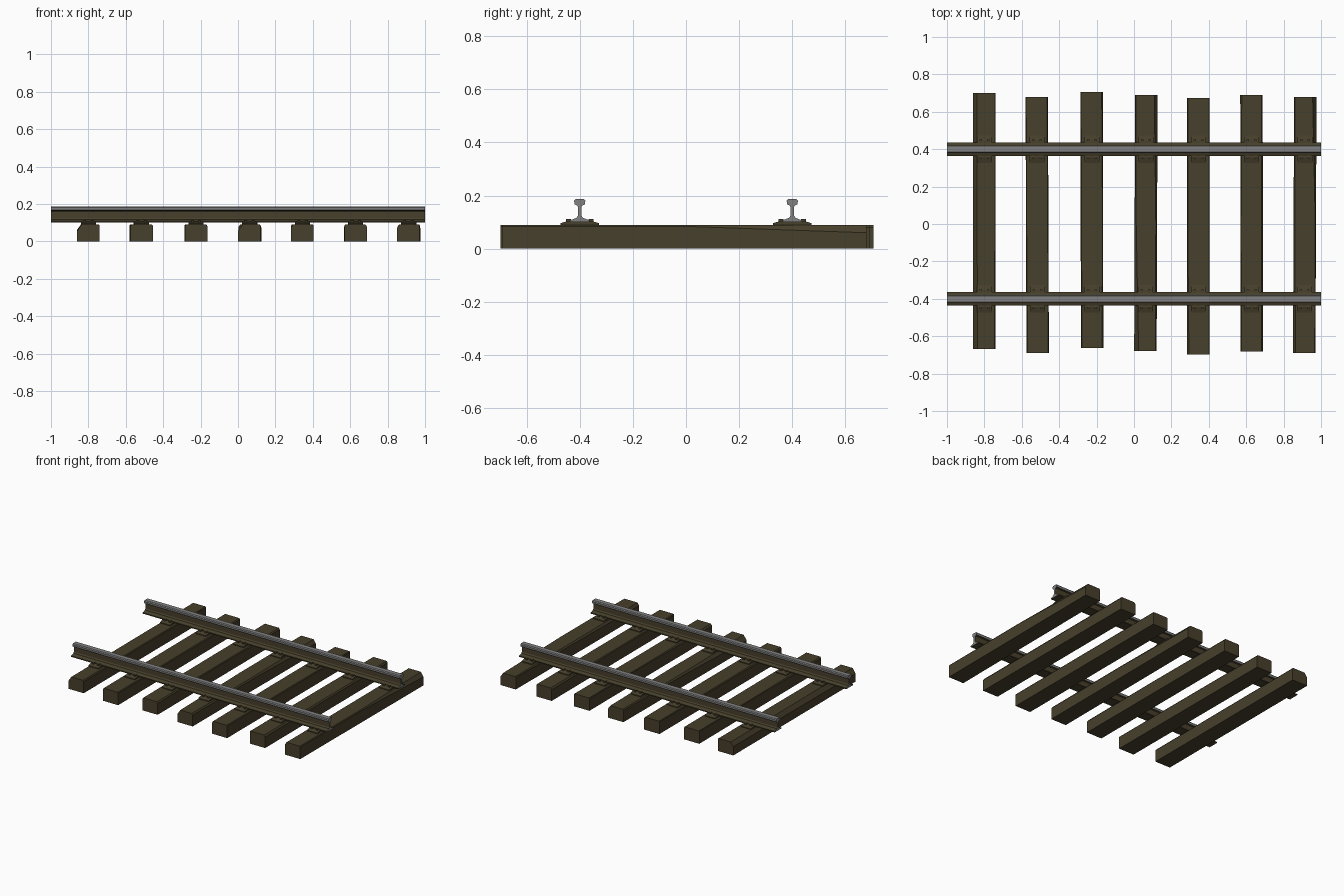
import bpy, bmesh, math

if "Cube" in bpy.data.objects:
    bpy.data.objects.remove(bpy.data.objects["Cube"])

def material(name, rgb):
    m = bpy.data.materials.new(name)
    m.diffuse_color = (*rgb, 1)
    m.use_nodes = True
    m.node_tree.nodes["Principled BSDF"].inputs["Base Color"].default_value = m.diffuse_color
    return m

BROWN = material("dark weathered brown", (0.062, 0.050, 0.024))
STEEL = material("worn steel grey", (0.22, 0.22, 0.225))

def finish(bm, name, mats):
    bmesh.ops.recalc_face_normals(bm, faces=bm.faces)
    me = bpy.data.meshes.new(name)
    bm.to_mesh(me)
    bm.free()
    for m in mats:
        me.materials.append(m)
    ob = bpy.data.objects.new(name, me)
    bpy.context.collection.objects.link(ob)
    return ob

def loft(bm, sections):
    """Skin matching closed sections and cap both ends."""
    rings = [[bm.verts.new(p) for p in s] for s in sections]
    n = len(rings[0])
    for a, b in zip(rings, rings[1:]):
        for i in range(n):
            bm.faces.new((a[i], a[(i + 1) % n], b[(i + 1) % n], b[i]))
    bm.faces.new(rings[0])
    bm.faces.new(rings[-1])

# Sleepers: front x, back x, front y, back y, then (left, right) edge wear at front, middle, back
TIES = [
    (-0.800, -0.800, -0.668, 0.700, (0.034, 0.008), (0.030, 0.006), (0.028, 0.006)),
    (-0.515, -0.520, -0.690, 0.680, (0.010, 0.006), (0.005, 0.006), (0.005, 0.008)),
    (-0.224, -0.226, -0.664, 0.705, (0.010, 0.010), (0.006, 0.005), (0.005, 0.010)),
    (0.061, 0.066, -0.680, 0.690, (0.034, 0.010), (0.012, 0.010), (0.008, 0.025)),
    (0.344, 0.344, -0.698, 0.674, (0.014, 0.006), (0.005, 0.006), (0.005, 0.005)),
    (0.630, 0.628, -0.682, 0.690, (0.006, 0.012), (0.006, 0.010), (0.012, 0.010)),
    (0.910, 0.916, -0.690, 0.680, (0.018, 0.006), (0.012, 0.006), (0.006, 0.030)),
]
W, H = 0.060, 0.09

def tie_section(x, y, wear):
    l, r = wear
    pts = [(-W, 0), (W, 0), (W, H - r), (W - r * 0.7, H), (-W + l * 0.7, H), (-W, H - l)]
    return [(x + px, y, pz) for px, pz in pts]

for i, (xf, xb, yf, yb, wf, wm, wb) in enumerate(TIES, 1):
    bm = bmesh.new()
    loft(bm, [tie_section(xf, yf, wf), tie_section((xf + xb) / 2, 0, wm), tie_section(xb, yb, wb)])
    finish(bm, f"sleeper_{i}", [BROWN])

# Rails: half profile (y, z) mirrored, swept along x
HALF = [(0.037, 0.100), (0.037, 0.107), (0.012, 0.116), (0.0065, 0.125), (0.0065, 0.157),
        (0.010, 0.163), (0.020, 0.167), (0.021, 0.181), (0.016, 0.187)]
PROFILE = HALF + [(-y, z) for y, z in reversed(HALF)]

for side, name in ((-1, "front"), (1, "back")):
    bm = bmesh.new()
    loft(bm, [[(x, side * 0.4 + y, z) for y, z in PROFILE] for x in (-1, 1)])
    ob = finish(bm, f"{name}_rail", [BROWN, STEEL])
    # polished running head and bare cut ends
    for p in ob.data.polygons:
        p.material_index = int(p.center.z > 0.17 or abs(p.normal.x) > 0.9)

    # Base plates with spikes under the rail
    for i, t in enumerate(TIES, 1):
        f = (side * 0.4 + 0.68) / 1.36
        cx = t[0] + (t[1] - t[0]) * f
        cy = side * 0.4
        bm = bmesh.new()
        plate = [(0.073, 0.089), (0.073, 0.096), (0.045, 0.104)]
        plate += [(-y, z) for y, z in reversed(plate)]
        loft(bm, [[(x, cy + y, z) for y, z in plate] for x in (cx - 0.04, cx + 0.04)])
        for sy in (-1, 1):
            for sx in (-1, 1):
                # spike heads gripping the rail foot
                r = bmesh.ops.create_cube(bm, size=1)
                for v in r["verts"]:
                    v.co = (cx + sx * 0.02 + v.co.x * 0.014,
                            cy + sy * 0.042 + v.co.y * 0.018,
                            0.105 + v.co.z * 0.014)
        finish(bm, f"{name}_base_plate_{i}", [BROWN])
